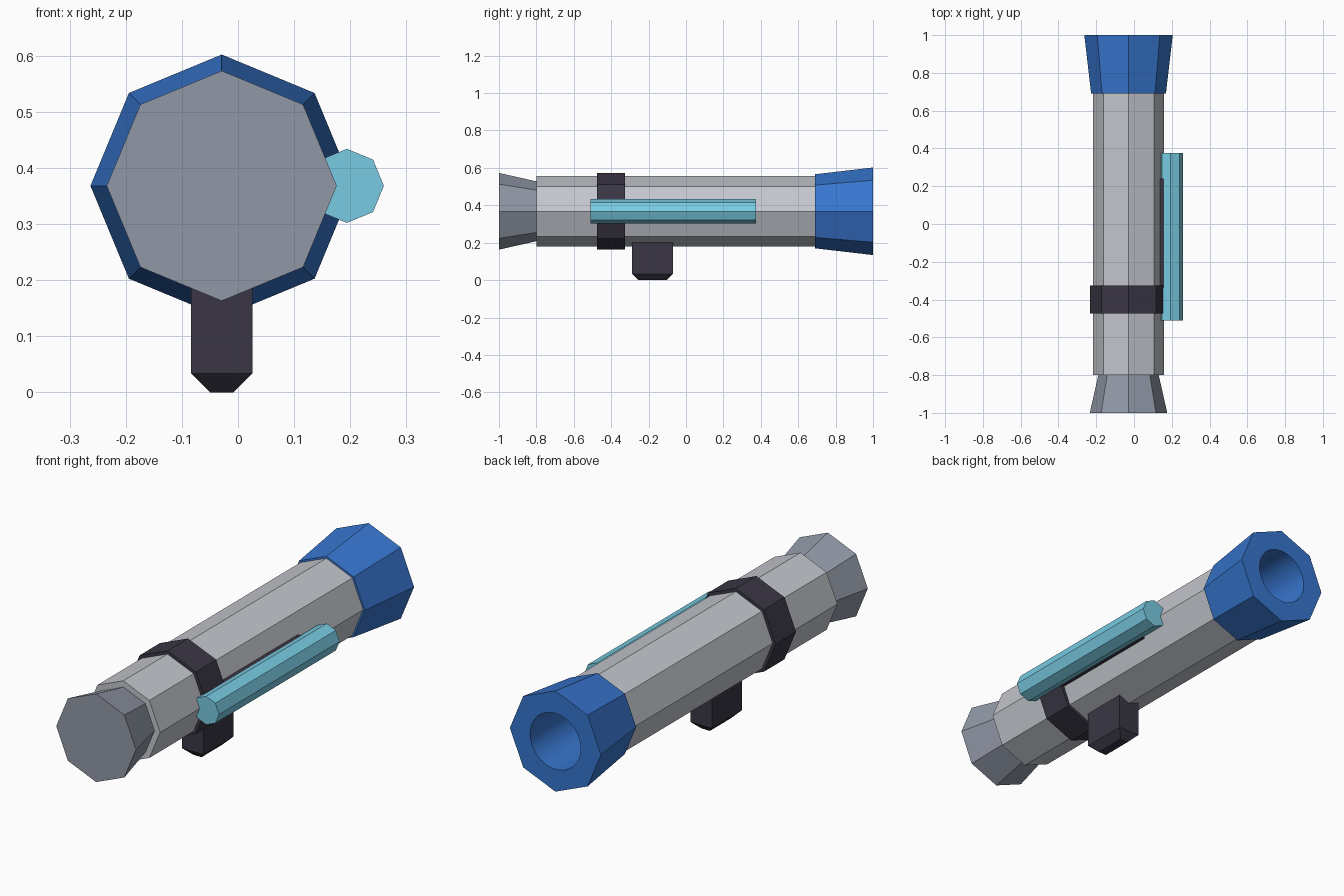
import bpy, bmesh, math
from mathutils import Vector

cube = bpy.data.objects.get("Cube")
if cube:
    bpy.data.objects.remove(cube)

AXIS = (-0.029, 0.368)     # x, z of the main tube
SIDE = (0.194, 0.368)      # x, z of the side rod
SEGMENTS = 32


def material(name, srgb):
    colour = [(c / 255) ** 2.2 for c in srgb] + [1]
    mat = bpy.data.materials.new(name)
    mat.use_nodes = True
    mat.diffuse_color = colour
    mat.node_tree.nodes["Principled BSDF"].inputs["Base Color"].default_value = colour
    return mat


light_grey = material("light grey metal", (194, 197, 204))
slate = material("slate grey", (144, 151, 165))
blue = material("blue", (58, 117, 205))
dark = material("charcoal", (60, 57, 70))
cyan = material("cyan", (120, 202, 226))


def finish(name, bm, mat):
    bmesh.ops.recalc_face_normals(bm, faces=bm.faces)
    mesh = bpy.data.meshes.new(name)
    bm.to_mesh(mesh)
    bm.free()
    mesh.materials.append(mat)
    obj = bpy.data.objects.new(name, mesh)
    bpy.context.collection.objects.link(obj)
    return obj


def ring(bm, centre, y, radius, sides):
    """Points around an octagon (sides=8) or a circle (sides=SEGMENTS)."""
    step = SEGMENTS // 8
    count = SEGMENTS if sides == SEGMENTS else 8
    return [bm.verts.new((centre[0] + radius * math.cos(math.tau * i / count), y,
                          centre[1] + radius * math.sin(math.tau * i / count)))
            for i in range(count)], step


def skin(bm, a, b, step):
    """Join two rings; an octagon meets a circle through fans of faces."""
    if len(a) > len(b):
        a, b = b, a
    n, m = len(a), len(b)
    for i in range(n):
        if n == m:
            bm.faces.new((a[i], a[(i + 1) % n], b[(i + 1) % n], b[i]))
        else:
            arc = [b[(i * step + k) % m] for k in range(step + 1)]
            bm.faces.new([a[(i + 1) % n], a[i]] + arc)


def lathe(name, centre, profile, mat, loop=False):
    """Profile entries are (y, radius, sides)."""
    bm = bmesh.new()
    rings = []
    for y, radius, sides in profile:
        points, step = ring(bm, centre, y, radius, sides)
        rings.append(points)
    for a, b in zip(rings, rings[1:]):
        skin(bm, a, b, step)
    if loop:
        skin(bm, rings[-1], rings[0], step)
    else:
        bm.faces.new(rings[0])
        bm.faces.new(rings[-1])
    return finish(name, bm, mat)


def box(name, low, high, mat, taper=0, drop=0):
    """Box with an optional chamfered foot."""
    low, high = Vector(low), Vector(high)
    bm = bmesh.new()
    levels = [(low.z, taper), (low.z + drop, 0), (high.z, 0)] if taper else [(low.z, 0), (high.z, 0)]
    loops = []
    for z, inset in levels:
        x0, x1, y0, y1 = low.x + inset, high.x - inset, low.y + inset, high.y - inset
        loops.append([bm.verts.new((x, y, z)) for x, y in ((x0, y0), (x1, y0), (x1, y1), (x0, y1))])
    for a, b in zip(loops, loops[1:]):
        skin(bm, a, b, 1)
    bm.faces.new(loops[0])
    bm.faces.new(loops[-1])
    return finish(name, bm, mat)


# Main tube with a bore open to the back
BORE = 0.13
tube = lathe("main_tube", AXIS, [(-0.8, 0.189, 8), (0.69, 0.189, 8),
                                 (0.69, BORE, SEGMENTS), (0, BORE, SEGMENTS)], light_grey)

# Flared muzzle around the bore
muzzle = lathe("flared_muzzle", AXIS, [(0.69, 0.198, 8), (1, 0.234, 8),
                                       (1, BORE, SEGMENTS), (0.69, BORE, SEGMENTS)], blue, loop=True)

# Flared end cap and clamp band
lathe("end_cap", AXIS, [(-1, 0.205, 8), (-0.8, 0.16, 8)], slate)
lathe("clamp_band", AXIS, [(-0.475, 0.204, 8), (-0.325, 0.204, 8)], dark)

# Side rod and the bracket that holds it
lathe("side_rod", SIDE, [(-0.51, 0.066, 8), (0.375, 0.066, 8)], cyan)
box("rod_bracket", (0.1, -0.34, 0.317), (0.165, 0.24, 0.419), dark)

# Grip with a chamfered foot
box("grip", (-0.084, -0.29, 0), (0.026, -0.07, 0.24), dark, taper=0.034, drop=0.034)

# Smooth the round bore and keep the octagon edges crisp
bpy.ops.object.select_all(action='DESELECT')
for obj in (tube, muzzle):
    obj.select_set(True)
    bpy.context.view_layer.objects.active = obj
bpy.ops.object.shade_smooth_by_angle(angle=math.radians(30))
